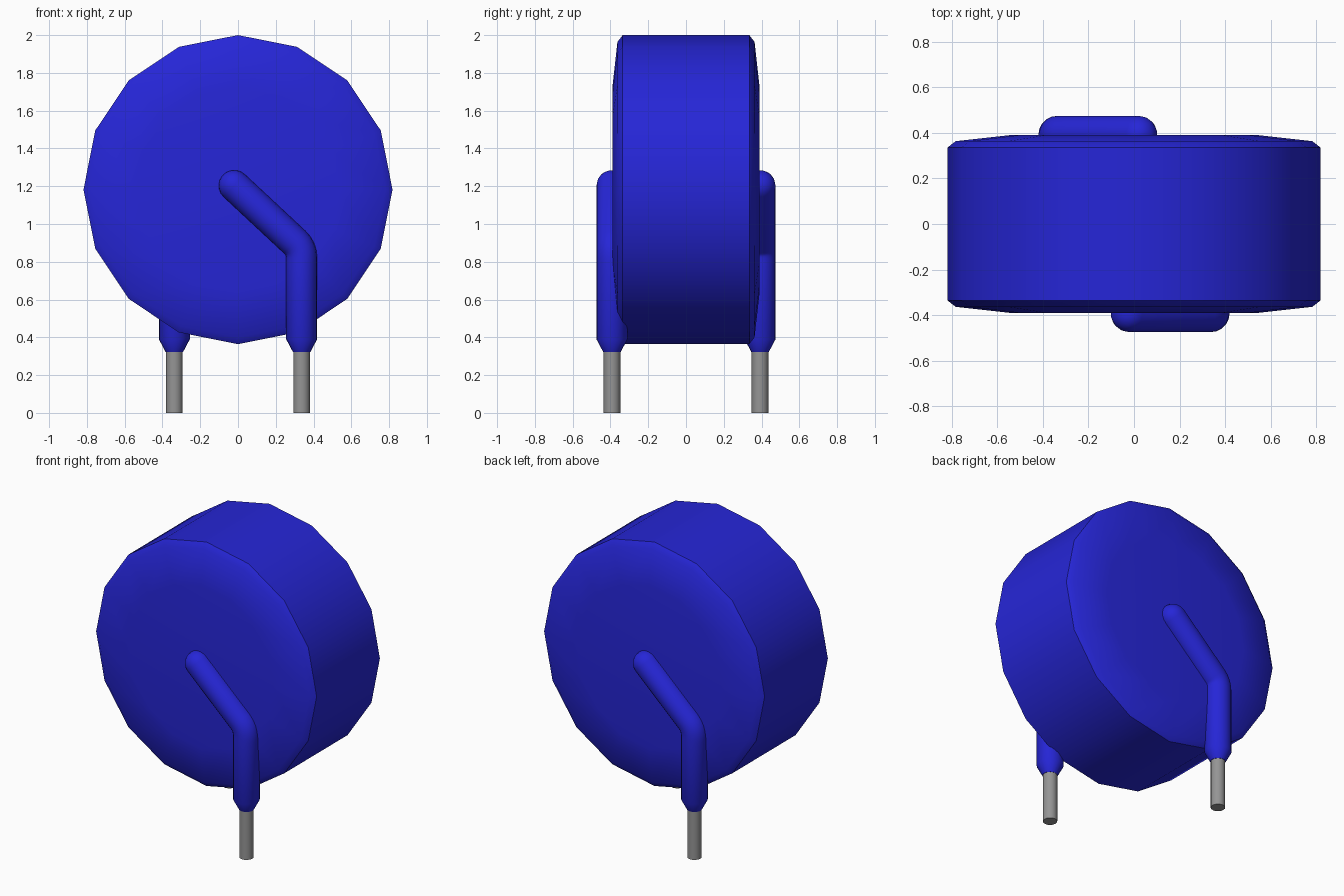
import bpy, bmesh, math
from mathutils import Vector

cube = bpy.data.objects.get("Cube")
if cube:
    bpy.data.objects.remove(cube, do_unlink=True)


def material(name, rgb):
    m = bpy.data.materials.new(name)
    m.use_nodes = True
    m.diffuse_color = (*rgb, 1)
    m.node_tree.nodes["Principled BSDF"].inputs["Base Color"].default_value = (*rgb, 1)
    return m


blue = material("blue coating", (0.019, 0.019, 0.68))
grey = material("grey metal", (0.30, 0.30, 0.30))


def loft(name, rings, mat, angle=35):
    """Skin a list of closed rings and cap both ends."""
    bm = bmesh.new()
    loops = [[bm.verts.new(p) for p in ring] for ring in rings]
    n = len(loops[0])
    for a, b in zip(loops, loops[1:]):
        for i in range(n):
            j = (i + 1) % n
            bm.faces.new((a[i], a[j], b[j], b[i]))
    bm.faces.new(loops[0][::-1])
    bm.faces.new(loops[-1])
    bmesh.ops.recalc_face_normals(bm, faces=bm.faces[:])
    mesh = bpy.data.meshes.new(name)
    bm.to_mesh(mesh)
    bm.free()
    mesh.materials.append(mat)
    obj = bpy.data.objects.new(name, mesh)
    bpy.context.collection.objects.link(obj)
    bpy.ops.object.select_all(action='DESELECT')
    obj.select_set(True)
    bpy.context.view_layer.objects.active = obj
    bpy.ops.object.shade_smooth_by_angle(angle=math.radians(angle))
    return obj


def ring(centre, direction, radius, sides):
    """Circle around a direction that lies in the XZ plane."""
    d = Vector(direction).normalized()
    u = Vector((0, 1, 0))
    v = d.cross(u)
    return [Vector(centre) + radius * (math.cos(t) * u + math.sin(t) * v)
            for t in (2 * math.pi * i / sides for i in range(sides))]


# Disc body: sixteen-sided drum with slightly domed faces
SIDES, CENTRE_Z = 16, 1.182
profile = [(-0.39, 0.54), (-0.363, 0.782), (-0.335, 0.818)]
profile += [(-y, r) for y, r in reversed(profile)]
loft("disc_body", [[(r * math.sin(2 * math.pi * i / SIDES), y,
                     CENTRE_Z + r * math.cos(2 * math.pi * i / SIDES))
                    for i in range(SIDES)] for y, r in profile], blue)

# Leads: the back one is the front one turned half way round
X, Y, R = 0.337, -0.392, 0.082
bend_z, tip = 0.87, Vector((-0.02, Y, 1.203))
for side, s in (("front", 1), ("back", -1)):
    # Bare wire
    wire = [ring((X, Y, z), (0, 0, 1), 0.044, 16) for z in (0, 0.34)]

    # Coated lead: tapered foot, rounded bend, slanted run and domed end
    coat = [ring((X, Y, z), (0, 0, 1), r, 20)
            for z, r in ((0.322, 0.046), (0.39, R), (0.8, R))]
    bend = Vector((X, Y, bend_z))
    slant = (tip - bend).normalized()
    up = Vector((0, 0, 1))
    for k in range(5):
        t = k / 4
        start, end = bend - up * 0.05, bend + slant * 0.05
        point = start.lerp(bend, t).lerp(bend.lerp(end, t), t)
        coat.append(ring(point, up.lerp(slant, t), R, 20))
    for k in range(6):
        a = math.radians(k * 17)
        coat.append(ring(tip + slant * R * math.sin(a), slant, R * math.cos(a), 20))

    for part, rings, mat in (("wire", wire, grey), ("coated_lead", coat, blue)):
        placed = [[(s * p.x, s * p.y, p.z) for p in r] for r in rings]
        loft(f"{side}_{part}", placed, mat)
